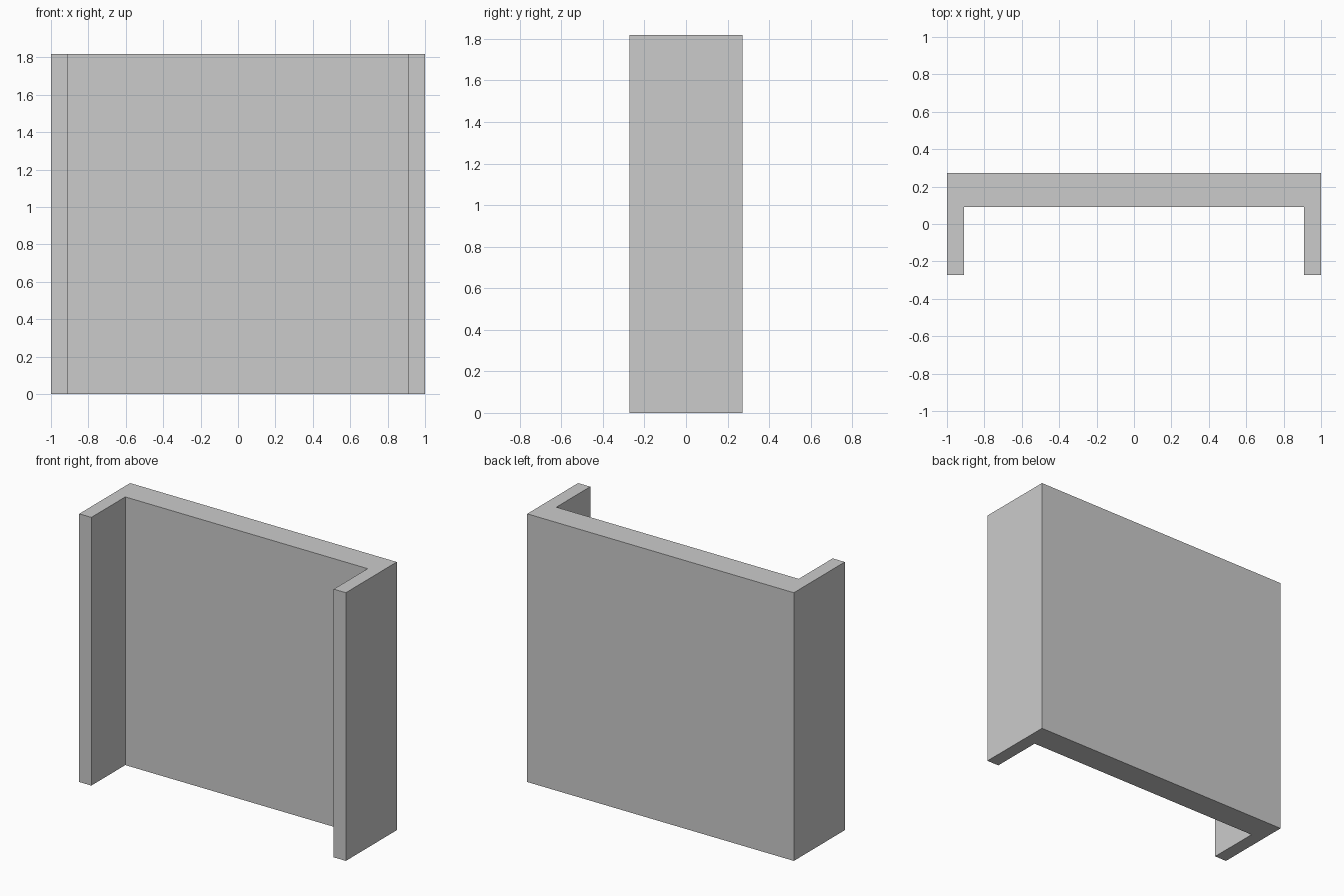
import bpy
import bmesh

if "Cube" in bpy.data.objects:
    bpy.data.objects.remove(bpy.data.objects["Cube"])

U = 1 / 11            # module: side thickness
W, D, H = 1.0, 3 * U, 20 * U
INNER_X, INNER_Y = W - U, D - 2 * U

# U-shaped plan: right half, mirrored to the left
half = [(W, D), (W, -D), (INNER_X, -D), (INNER_X, INNER_Y)]
plan = half + [(-x, y) for x, y in reversed(half)]

# Extrude the plan up to the full height
bm = bmesh.new()
base = bm.faces.new([bm.verts.new((x, y, 0)) for x, y in plan])
top = bmesh.ops.extrude_face_region(bm, geom=[base], use_keep_orig=True)
bmesh.ops.translate(bm, vec=(0, 0, H),
                    verts=[g for g in top["geom"] if isinstance(g, bmesh.types.BMVert)])
bmesh.ops.recalc_face_normals(bm, faces=bm.faces)

# Back panel with two side walls
mesh = bpy.data.meshes.new("channel_panel")
bm.to_mesh(mesh)
bm.free()
bpy.context.collection.objects.link(bpy.data.objects.new("channel_panel", mesh))
